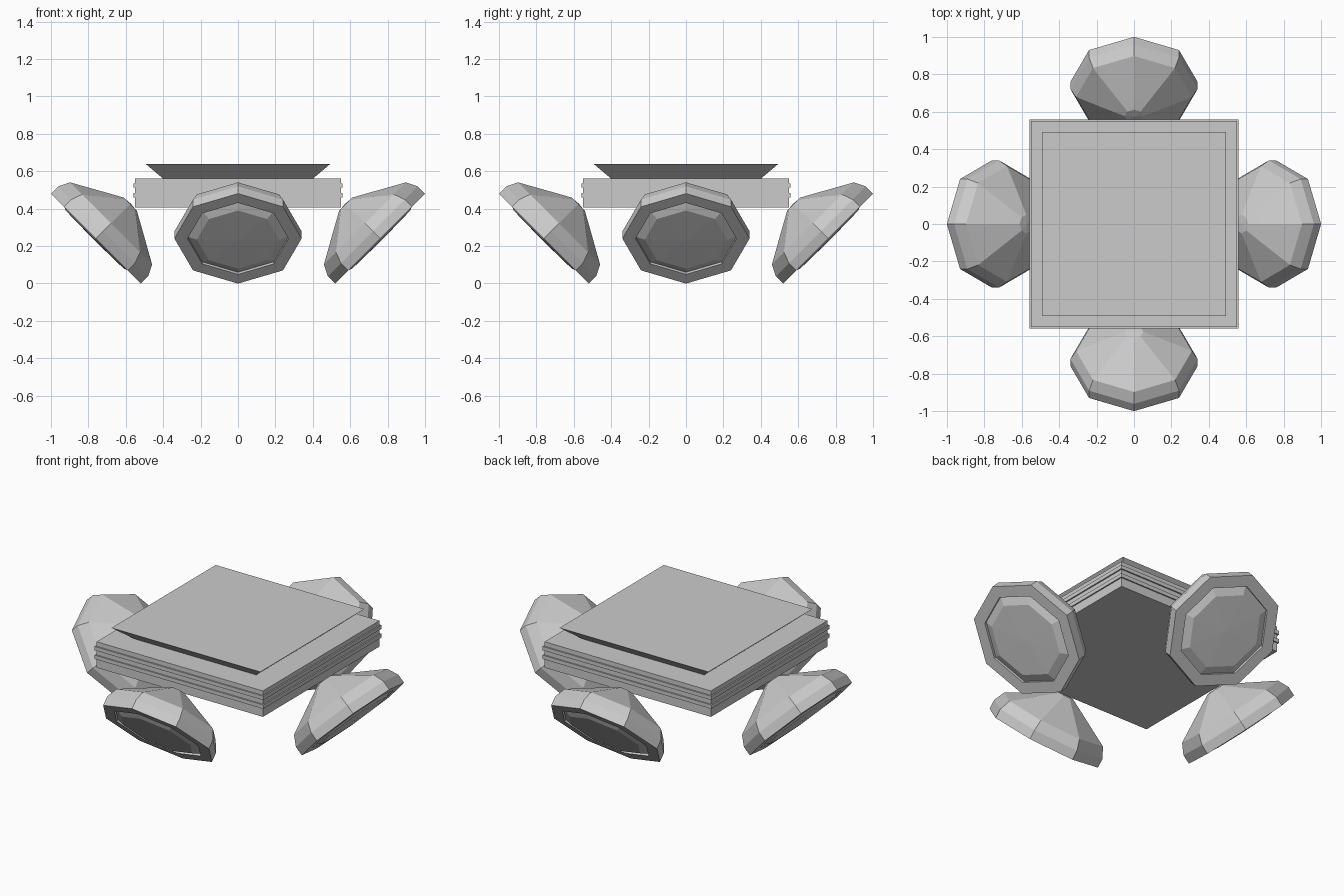
import bpy, bmesh, math
from mathutils import Matrix, Vector

cube = bpy.data.objects.get("Cube")
if cube:
    bpy.data.objects.remove(cube, do_unlink=True)

grey = bpy.data.materials.new("light_grey")
grey.use_nodes = True
colour = (0.6, 0.6, 0.6, 1)
grey.diffuse_color = colour
grey.node_tree.nodes["Principled BSDF"].inputs["Base Color"].default_value = colour


def finish(name, bm):
    """Turn a bmesh into a flat-shaded grey object."""
    bmesh.ops.recalc_face_normals(bm, faces=bm.faces)
    mesh = bpy.data.meshes.new(name)
    bm.to_mesh(mesh)
    bm.free()
    mesh.materials.append(grey)
    obj = bpy.data.objects.new(name, mesh)
    bpy.context.collection.objects.link(obj)
    return obj


def slab(name, low, high, z0, z1):
    """Square slab with separate half widths at bottom and top."""
    bm = bmesh.new()
    bmesh.ops.create_cone(bm, cap_ends=True, segments=4,
                          radius1=low * math.sqrt(2), radius2=high * math.sqrt(2),
                          depth=z1 - z0,
                          matrix=Matrix.Translation((0, 0, (z0 + z1) / 2))
                          @ Matrix.Rotation(math.pi / 4, 4, "Z"))
    return finish(name, bm)


def lamp(name, turn, sides=8):
    """Eight-sided lamp lathed from (radius, depth behind the rim), tilted outward and down."""
    profile = [(0.22, -0.008), (0.27, 0.015), (0.27, 0), (0.34, 0), (0.34, 0.055),
               (0.31, 0.115), (0.11, 0.227), (0.05, 0.26)]
    bm = bmesh.new()
    rings = []
    for r, d in profile:
        angles = [math.tau * i / sides for i in range(sides)]
        rings.append([bm.verts.new((r * math.cos(a), r * math.sin(a), d)) for a in angles])
    for a, b in zip(rings, rings[1:]):
        for i in range(sides):
            j = (i + 1) % sides
            bm.faces.new((a[i], a[j], b[j], b[i]))
    # Close the lens and the back cap with shallow fans
    for ring, depth in ((rings[0], -0.012), (rings[-1], 0.264)):
        tip = bm.verts.new((0, 0, depth))
        for i in range(sides):
            bm.faces.new((ring[i], ring[(i + 1) % sides], tip))
    # Local z points inward and up from the rim
    place = (Matrix.Rotation(turn, 4, "Z") @ Matrix.Translation(Vector((0, -0.76, 0.24)))
             @ Matrix.Rotation(-math.pi / 4, 4, "X"))
    bmesh.ops.transform(bm, matrix=place, verts=bm.verts)
    return finish(name, bm)


# Square housing with two raised bands and a flared top plate
slab("housing", 0.55, 0.55, 0.407, 0.562)
slab("lower_band", 0.558, 0.558, 0.46, 0.483)
slab("upper_band", 0.558, 0.558, 0.512, 0.535)
slab("top_plate", 0.40, 0.492, 0.56, 0.638)

# One lamp on each side
for i, side in enumerate(("front", "left", "back", "right")):
    lamp(side + "_lamp", i * math.pi / 2)
